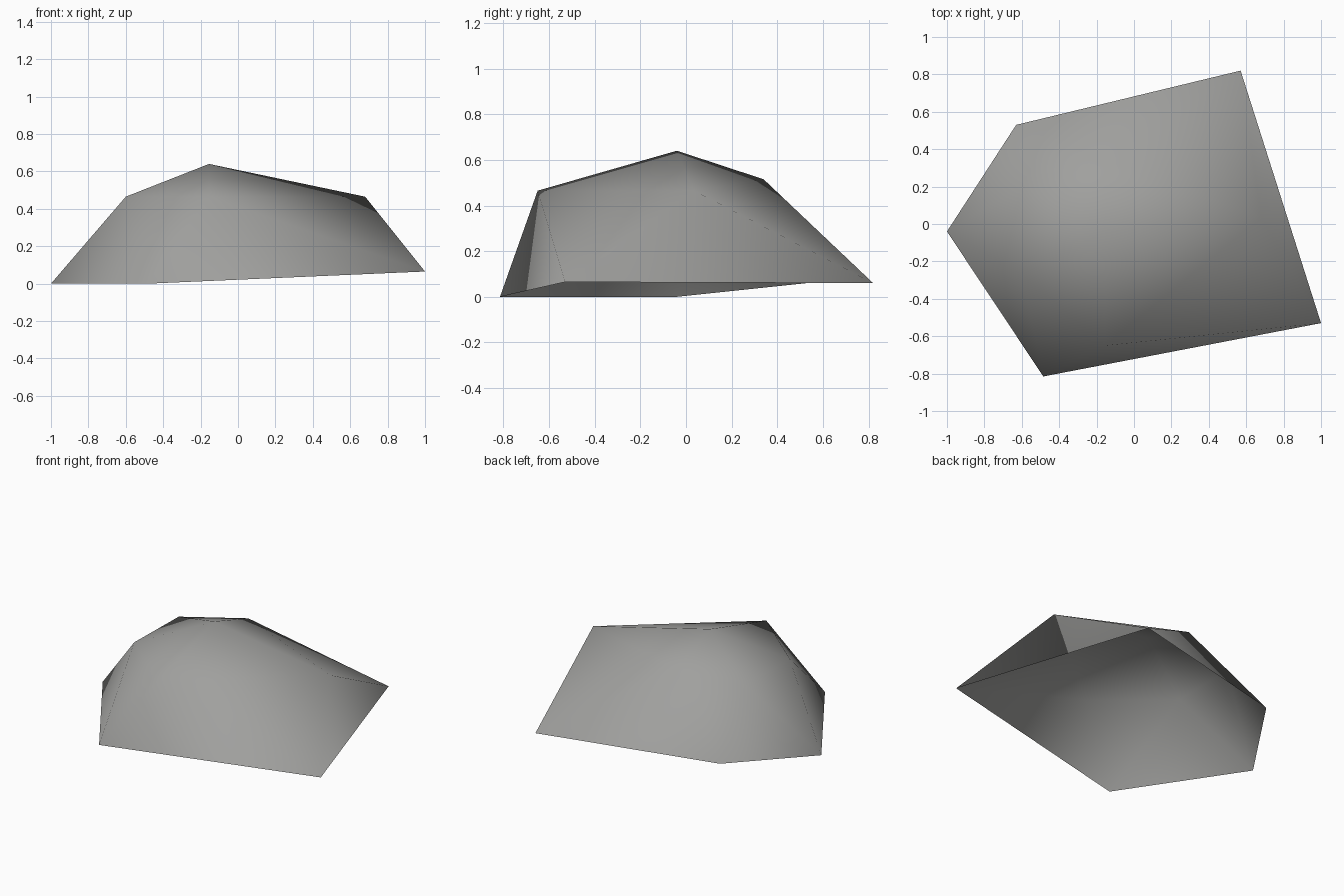
import bpy

if "Cube" in bpy.data.objects:
    bpy.data.objects.remove(bpy.data.objects["Cube"])

# Low boulder: a distorted icosahedron without its bottom point (open underneath)
top = (-0.155, -0.04, 0.64)
shoulder = [(-0.155, -0.65, 0.465), (-0.60, -0.27, 0.465), (-0.59, 0.20, 0.465),
            (-0.16, 0.34, 0.515), (0.68, 0.035, 0.465)]
rim = [(-0.485, -0.815, 0.0), (-1.0, -0.04, 0.0), (-0.63, 0.53, 0.06),
       (0.57, 0.82, 0.06), (1.0, -0.53, 0.065)]

verts = [top] + shoulder + rim
faces = []
for i in range(5):
    j = (i + 1) % 5
    u0, u1, l0, l1 = 1 + i, 1 + j, 6 + i, 6 + j
    faces += [(0, u1, u0),      # crown
              (u0, u1, l0),     # wall, pointing down
              (l0, u1, l1)]     # wall, pointing up

mesh = bpy.data.meshes.new("boulder")
mesh.from_pydata(verts, [], faces)
mesh.shade_smooth()

stone = bpy.data.materials.new("stone grey")
stone.diffuse_color = (0.35, 0.35, 0.34, 1)
stone.use_nodes = True
stone.node_tree.nodes["Principled BSDF"].inputs["Base Color"].default_value = stone.diffuse_color
mesh.materials.append(stone)

boulder = bpy.data.objects.new("boulder", mesh)
bpy.context.collection.objects.link(boulder)
